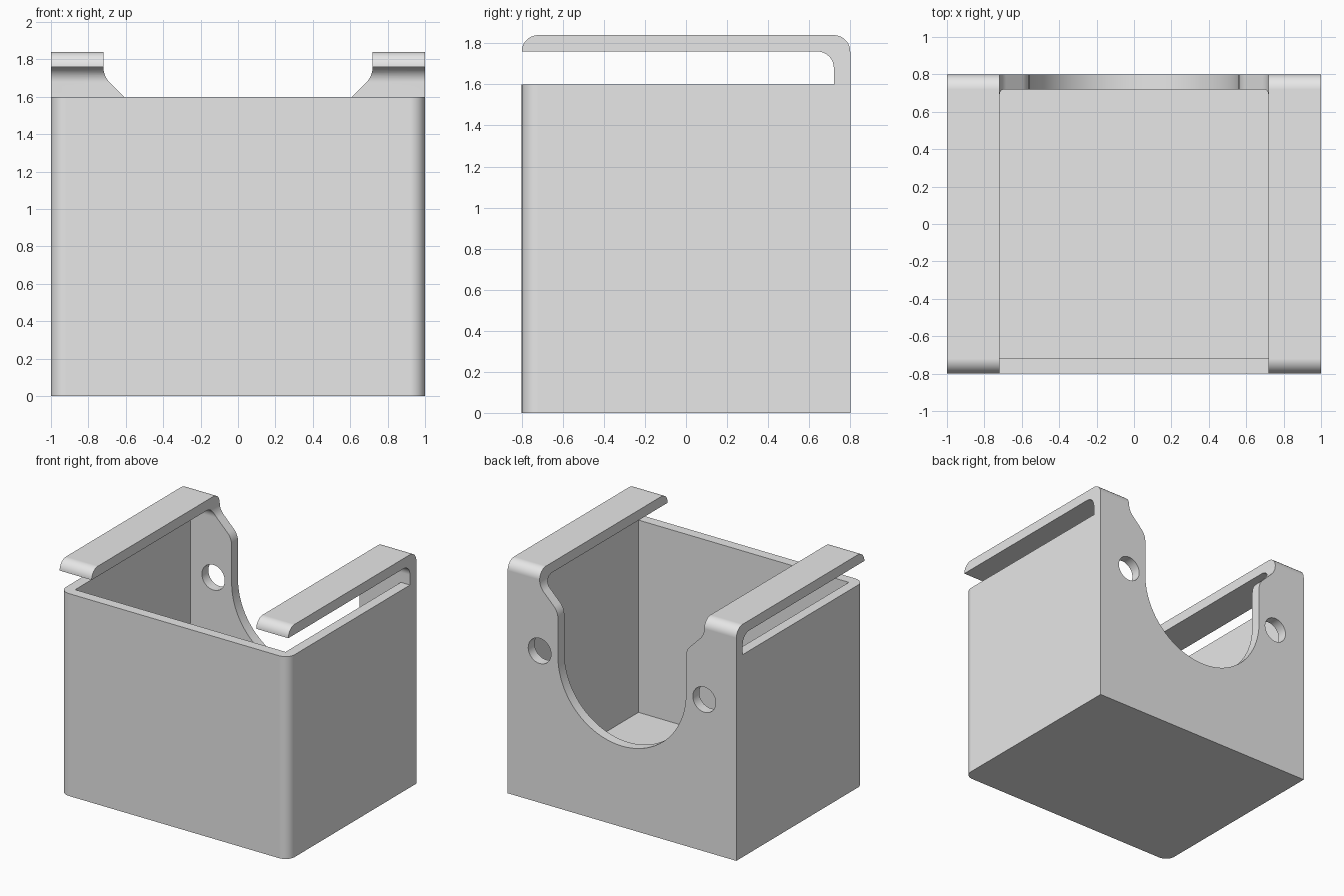
import bpy
import bmesh
from math import cos, sin, radians
from mathutils import Vector

if "Cube" in bpy.data.objects:
    bpy.data.objects.remove(bpy.data.objects["Cube"], do_unlink=True)

HALF_X, HALF_Y = 1.0, 0.8
WALL = 0.08
RIM, ARM_LOW, TOP = 1.6, 1.76, 1.84
ARM_IN = 0.72            # inner edge of the arms
HOLE_Z = 1.2             # height of the screw holes and notch centre
NOTCH = 0.56             # notch radius
EASE = 0.12              # radius of the notch shoulders

grey = bpy.data.materials.new("light_grey")
grey.use_nodes = True
grey.diffuse_color = (0.8, 0.8, 0.8, 1)
grey.node_tree.nodes["Principled BSDF"].inputs["Base Color"].default_value = (0.8, 0.8, 0.8, 1)


def arc(cx, cz, r, start, end, steps=10):
    angles = [radians(start + (end - start) * i / steps) for i in range(steps + 1)]
    return [(cx + r * cos(a), cz + r * sin(a)) for a in angles]


def extrude(name, points, axis, low, high):
    """Prism from a profile: axis X takes (y, z) points, axis Y takes (x, z)."""
    bm = bmesh.new()
    place = (lambda p: (low, p[0], p[1])) if axis == "X" else (lambda p: (p[0], low, p[1]))
    face = bm.faces.new([bm.verts.new(place(p)) for p in points])
    moved = bmesh.ops.extrude_face_region(bm, geom=[face])["geom"]
    shift = Vector((high - low, 0, 0)) if axis == "X" else Vector((0, high - low, 0))
    bmesh.ops.translate(bm, vec=shift, verts=[g for g in moved if isinstance(g, bmesh.types.BMVert)])
    bmesh.ops.recalc_face_normals(bm, faces=bm.faces)
    mesh = bpy.data.meshes.new(name)
    bm.to_mesh(mesh)
    bm.free()
    mesh.materials.append(grey)
    obj = bpy.data.objects.new(name, mesh)
    bpy.context.collection.objects.link(obj)
    return obj


def rectangle(a0, a1, b0, b1):
    return [(a0, b0), (a1, b0), (a1, b1), (a0, b1)]


# Body with overhanging arms: side profile swept across the width
r = WALL
side = [(-HALF_Y, 0), (HALF_Y, 0)]
side += arc(HALF_Y - r, TOP - r, r, 0, 90)
side += arc(-HALF_Y + r, TOP - r, r, 90, 180)
side += arc(HALF_Y - 2 * r, ARM_LOW - r, r, 90, 0)
side += [(HALF_Y - r, RIM), (-HALF_Y, RIM)]
body = extrude("open_box_with_arms", side, "X", -HALF_X, HALF_X)

# Rounded upright front corners
bm = bmesh.new()
bm.from_mesh(body.data)
corners = [e for e in bm.edges
           if all(abs(v.co.y + HALF_Y) < 1e-4 and v.co.z < RIM + 0.01 for v in e.verts)
           and abs(e.verts[0].co.z - e.verts[1].co.z) > 1]
bmesh.ops.bevel(bm, geom=corners, offset=r, segments=10, profile=0.5, affect="EDGES")
bm.to_mesh(body.data)
bm.free()

# Interior, and the opening between the arms
cavity = extrude("cavity_cutter", rectangle(WALL - HALF_Y, HALF_Y - WALL, WALL, RIM + 0.05),
                 "X", WALL - HALF_X, HALF_X - WALL)
opening = extrude("opening_cutter", rectangle(-ARM_IN, ARM_IN, 1.7, 2), "Y", -1, 0.58)

# Back notch: round bottom, straight sides, S-shaped shoulders
d = EASE * (1 - cos(radians(45)))
h = EASE * sin(radians(45))
run = ARM_IN - NOTCH - 2 * d
start_z = ARM_LOW - 2 * h - run
shoulder = arc(NOTCH + EASE, start_z, EASE, 180, 135, 6)
shoulder += arc(ARM_IN - EASE, ARM_LOW, EASE, -45, 0, 6)
right = shoulder + [(ARM_IN, 2)]
left = [(-x, z) for x, z in reversed(right)]
notch = extrude("notch_cutter", arc(0, HOLE_Z, NOTCH, 180, 360, 40) + right + left, "Y", 0.5, 1)

# Screw holes in the back wall
holes = [extrude("hole_cutter", arc(s * ARM_IN, HOLE_Z, 0.1, 0, 360, 32)[:-1], "Y", 0.6, 1)
         for s in (-1, 1)]

bpy.ops.object.select_all(action="DESELECT")
body.select_set(True)
bpy.context.view_layer.objects.active = body
for cutter in [cavity, opening, notch] + holes:
    cutter.hide_render = True
    mod = body.modifiers.new("cut", "BOOLEAN")
    mod.operation = "DIFFERENCE"
    mod.solver = "EXACT"
    mod.object = cutter
    bpy.ops.object.modifier_apply(modifier=mod.name)
    bpy.data.objects.remove(cutter, do_unlink=True)

# Smooth curves, flat faces kept flat
bpy.ops.object.shade_smooth_by_angle(angle=radians(30))
flat = body.modifiers.new("even_normals", "WEIGHTED_NORMAL")
flat.keep_sharp = True
